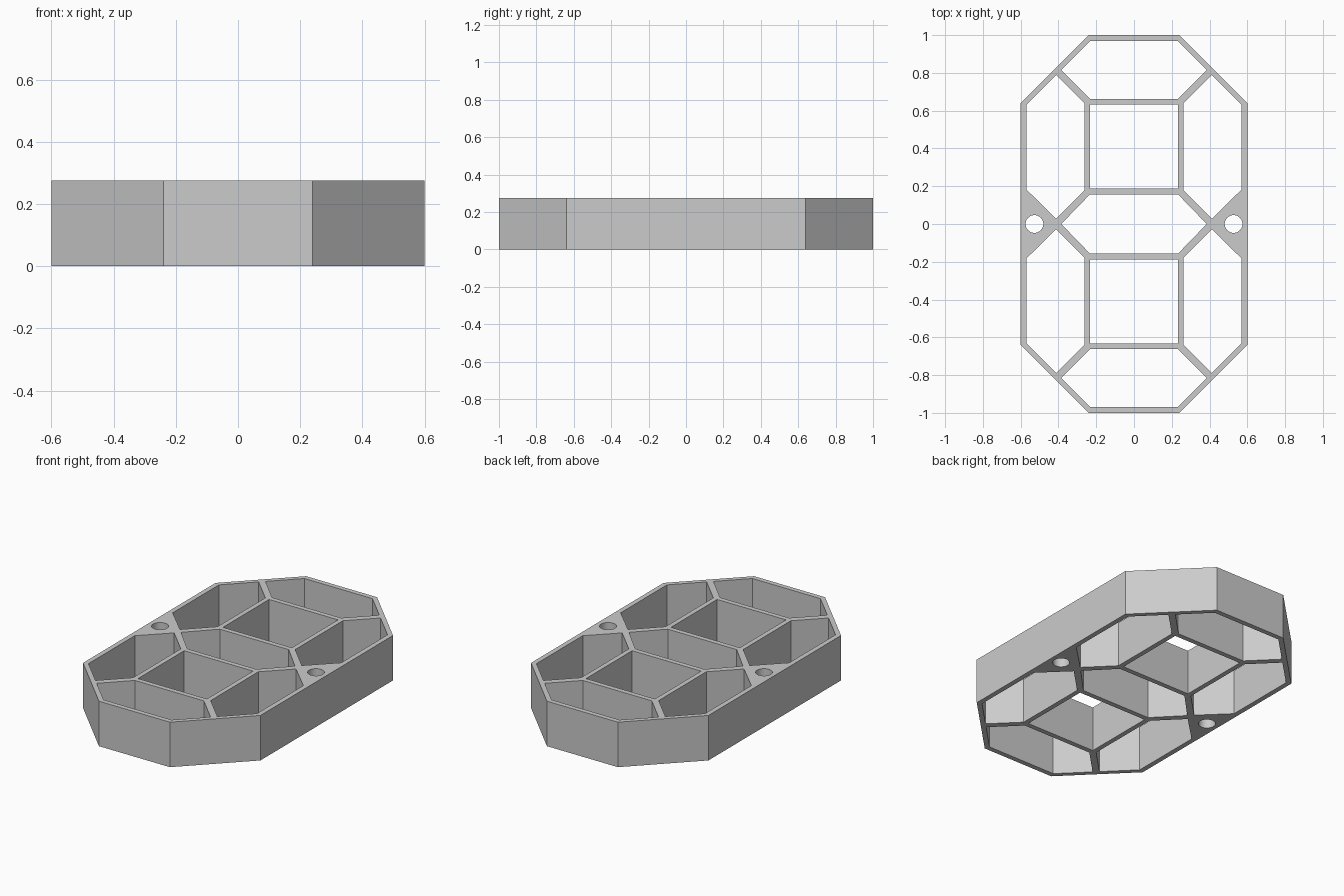
import bpy, bmesh, math
from mathutils import Vector

cube = bpy.data.objects.get("Cube")
if cube:
    bpy.data.objects.remove(cube, do_unlink=True)

HEIGHT = 0.275
HOLE_SIDES = 32


def mirrored(points, sx, sy):
    return [(x * sx, y * sy) for x, y in points]


def circle(cx, cy, radius):
    steps = [2 * math.pi * i / HOLE_SIDES for i in range(HOLE_SIDES)]
    return [(cx + radius * math.cos(a), cy + radius * math.sin(a)) for a in steps]


# Outer wall: stretched octagon
quarter = [(0.6, 0.64), (0.24, 1.0)]
outline = (quarter + mirrored(quarter[::-1], -1, 1)
           + mirrored(quarter, -1, -1) + mirrored(quarter[::-1], 1, -1))
loops = [outline]

# Cells of the front and back halves
end_cell = [(0.23, 0.97), (0.385, 0.815), (0.233, 0.663),
            (-0.233, 0.663), (-0.385, 0.815), (-0.23, 0.97)]
square_cell = [(0.233, 0.633), (0.233, 0.187), (-0.233, 0.187), (-0.233, 0.633)]
side_cell = [(0.57, 0.63), (0.412, 0.788), (0.262, 0.638),
             (0.262, 0.178), (0.412, 0.028), (0.57, 0.183)]
for sy in (1, -1):
    loops += [mirrored(end_cell, 1, sy), mirrored(square_cell, 1, sy)]
    loops += [mirrored(side_cell, sx, sy) for sx in (1, -1)]

# Middle cell and the two round holes beside it
loops.append([(0.385, 0), (0.233, 0.157), (-0.233, 0.157),
              (-0.385, 0), (-0.233, -0.157), (0.233, -0.157)])
loops += [circle(sx * 0.527, 0, 0.047) for sx in (1, -1)]

# Fill the flat section, then extrude it into a lattice
bm = bmesh.new()
for loop in loops:
    verts = [bm.verts.new((x, y, 0)) for x, y in loop]
    for a, b in zip(verts, verts[1:] + verts[:1]):
        bm.edges.new((a, b))
bmesh.ops.triangle_fill(bm, use_beauty=True, use_dissolve=False,
                        edges=bm.edges[:], normal=(0, 0, 1))
raised = bmesh.ops.extrude_face_region(bm, geom=bm.faces[:], use_keep_orig=True)
top_verts = [g for g in raised["geom"] if isinstance(g, bmesh.types.BMVert)]
bmesh.ops.translate(bm, verts=top_verts, vec=Vector((0, 0, HEIGHT)))
bmesh.ops.recalc_face_normals(bm, faces=bm.faces[:])

mesh = bpy.data.meshes.new("lattice_frame")
bm.to_mesh(mesh)
bm.free()
frame = bpy.data.objects.new("lattice_frame", mesh)
bpy.context.collection.objects.link(frame)

# Plain grey finish
grey = bpy.data.materials.new("plain_grey")
grey.use_nodes = True
color = (0.6, 0.6, 0.6, 1)
grey.diffuse_color = color
grey.node_tree.nodes["Principled BSDF"].inputs["Base Color"].default_value = color
mesh.materials.append(grey)

# Round the hole walls, keep every other edge crisp
bpy.ops.object.select_all(action="DESELECT")
frame.select_set(True)
bpy.context.view_layer.objects.active = frame
bpy.ops.object.shade_smooth_by_angle(angle=math.radians(30))
